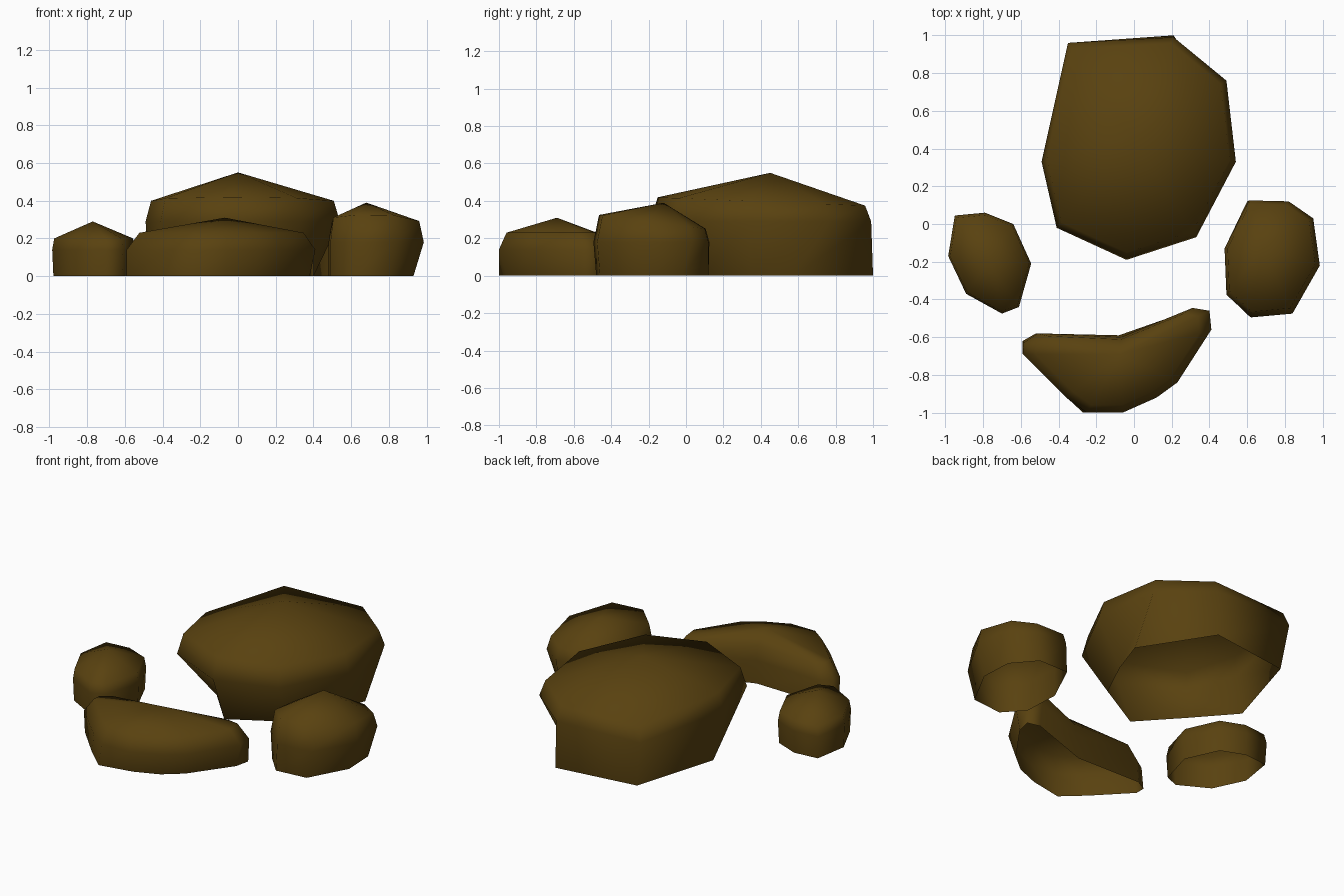
import bpy
import bmesh
from mathutils import Vector

cube = bpy.data.objects.get("Cube")
if cube:
    bpy.data.objects.remove(cube)

# One earthy brown shared by every rock
brown = bpy.data.materials.new("earth_brown")
brown.use_nodes = True
colour = (0.10, 0.054, 0.005, 1)
brown.diffuse_color = colour
shader = next(n for n in brown.node_tree.nodes if n.type == "BSDF_PRINCIPLED")
shader.inputs["Base Color"].default_value = colour


def shrink(outline, centre, factor):
    """Scale a plan outline towards a centre point."""
    return [(centre[0] + (x - centre[0]) * factor,
             centre[1] + (y - centre[1]) * factor) for x, y in outline]


def make_rock(name, outline, peak, belly, shoulder, inset, tilt=0, base=None):
    """Stack ground, belly and shoulder rings, then close them on a peak."""
    bm = bmesh.new()
    base = base or shrink(outline, peak, 0.97)
    upper = shrink(outline, peak, inset)
    rings = [
        [bm.verts.new((x, y, 0)) for x, y in base],
        [bm.verts.new((x, y, belly)) for x, y in outline],
        [bm.verts.new((x, y, shoulder + tilt * (y - peak[1]))) for x, y in upper],
    ]
    tip = bm.verts.new(Vector(peak))
    count = len(outline)
    for i in range(count):
        j = (i + 1) % count
        # Walls between neighbouring rings; the underside stays open
        for low, high in zip(rings, rings[1:]):
            bm.faces.new((low[i], low[j], high[j], high[i]))
        # Sloping crown
        bm.faces.new((rings[-1][i], rings[-1][j], tip))
    mesh = bpy.data.meshes.new(name)
    bm.to_mesh(mesh)
    bm.free()
    mesh.materials.append(brown)
    mesh.shade_smooth()
    rock = bpy.data.objects.new(name, mesh)
    bpy.context.collection.objects.link(rock)
    return rock


# Large boulder at the back, undercut towards the front
make_rock(
    "large_back_rock",
    outline=[(-.35, .96), (-.49, .33), (-.41, -.02), (-.04, -.19),
             (.33, -.07), (.54, .33), (.49, .76), (.21, .99)],
    base=[(-.31, .93), (-.47, .4), (-.26, .16), (-.04, -.08),
          (.28, .1), (.4, .35), (.48, .58), (.21, 1)],
    peak=(0, .45, .55), belly=.29, shoulder=.395, inset=.94, tilt=-.04)

# Rock on the left side
make_rock(
    "left_rock",
    outline=[(.61, .125), (.48, -.13), (.49, -.375), (.62, -.495),
             (.84, -.475), (.985, -.22), (.95, .03), (.82, .12)],
    base=[(.6, .12), (.48, -.13), (.49, -.36), (.6, -.48),
          (.8, -.46), (.93, -.22), (.92, -.02), (.8, .12)],
    peak=(.68, -.12, .39), belly=.18, shoulder=.28, inset=.92, tilt=-.13)

# Small rock on the right side
make_rock(
    "right_rock",
    outline=[(-.95, .045), (-.985, -.17), (-.89, -.37), (-.7, -.475),
             (-.61, -.44), (-.545, -.21), (-.64, 0), (-.79, .06)],
    peak=(-.77, -.2, .29), belly=.14, shoulder=.2, inset=.95)

# Curved rock across the front
make_rock(
    "curved_front_rock",
    outline=[(-.59, -.69), (-.36, -.92), (-.25, -1), (-.06, -1), (.12, -.92),
             (.23, -.84), (.41, -.56), (.4, -.46), (.31, -.445),
             (-.07, -.6), (-.51, -.58), (-.585, -.63)],
    base=[(-.59, -.68), (-.4, -.88), (-.27, -1), (-.06, -.96), (.09, -.9),
          (.2, -.81), (.38, -.56), (.4, -.47), (.32, -.45),
          (-.08, -.59), (-.52, -.58), (-.59, -.62)],
    peak=(-.07, -.69, .31), belly=.14, shoulder=.23, inset=.87)
